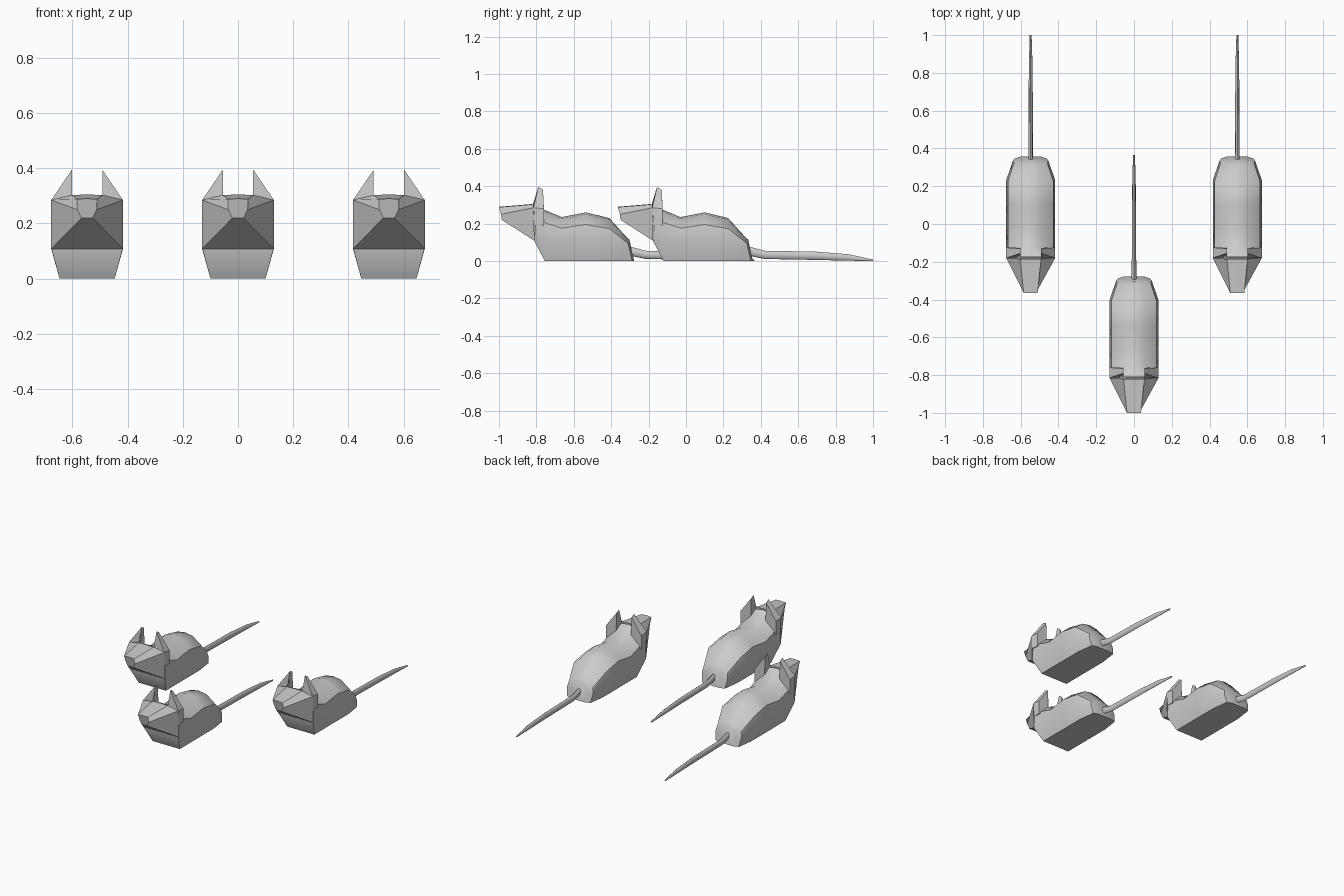
import bpy, bmesh, math

if "Cube" in bpy.data.objects:
    bpy.data.objects.remove(bpy.data.objects["Cube"])


def mirror_ring(half):
    """Half ring (right side, bottom to top) -> full closed ring."""
    left = [(-x, y, z) for x, y, z in reversed(half) if x > 1e-6]
    return half + left


def finish(name, bm, angle=35):
    bmesh.ops.recalc_face_normals(bm, faces=bm.faces)
    mesh = bpy.data.meshes.new(name)
    bm.to_mesh(mesh)
    bm.free()
    ob = bpy.data.objects.new(name, mesh)
    bpy.context.collection.objects.link(ob)
    bpy.ops.object.select_all(action='DESELECT')
    ob.select_set(True)
    bpy.context.view_layer.objects.active = ob
    bpy.ops.object.shade_smooth_by_angle(angle=math.radians(angle))
    return ob


def loft(bm, rings):
    rows = [[bm.verts.new(p) for p in r] for r in rings]
    n = len(rows[0])
    for a, b in zip(rows, rows[1:]):
        for i in range(n):
            j = (i + 1) % n
            bm.faces.new((a[i], a[j], b[j], b[i]))
    bm.faces.new(rows[0])
    bm.faces.new(rows[-1])


def body_ring(y, lean, base, wide, h):
    """Flat-bottomed arch; lean moves the foot of the section along y."""
    return mirror_ring([(base, y + lean, 0), (wide, y + lean * .5, .47 * h),
                        (.92 * wide, y + lean * .2, .75 * h),
                        (.43 * wide, y, .96 * h), (0, y, h)])


parts = []

# Body: sloping chest, humped back, steep rump
bm = bmesh.new()
chest = mirror_ring([(.128, -.81, .105), (.13, -.81, .115), (.128, -.805, .2),
                     (.056, -.81, .295), (0, -.81, .303)])
loft(bm, [chest,
          body_ring(-.76, .005, .10, .13, .275),
          body_ring(-.665, 0, .10, .13, .235),
          body_ring(-.535, 0, .10, .13, .26),
          body_ring(-.41, .01, .10, .13, .23),
          body_ring(-.315, .027, .085, .095, .125),
          body_ring(-.303, .026, .05, .055, .115)])
parts.append(finish("body", bm))

# Head: wedge from wide cheeks to a small blunt nose
bm = bmesh.new()
loft(bm, [mirror_ring([(.02, -.985, .22), (.035, -.988, .25),
                       (.037, -1, .288), (0, -1, .29)]),
          mirror_ring([(.13, -.81, .108), (.13, -.815, .285),
                       (.055, -.82, .303), (0, -.82, .305)])])
parts.append(finish("head", bm))

# Ears: pointed slabs behind the cheeks
for name, s in (("ear_right", 1), ("ear_left", -1)):
    bm = bmesh.new()
    front = [(.13, -.81, .19), (.13, -.815, .285), (.055, -.79, .395),
             (.055, -.818, .305), (.055, -.81, .2)]
    back = [(.13, -.76, .19), (.13, -.76, .28), (.055, -.765, .382),
            (.055, -.76, .29), (.055, -.76, .2)]
    loft(bm, [[(s * x, y, z) for x, y, z in r] for r in (front, back)])
    parts.append(finish(name, bm, 30))

# Tail: tapering tube lying on the ground
bm = bmesh.new()
path = [(-.32, .058, .013, .025), (-.215, .033, .012, .022),
        (.06, .028, .011, .022), (.235, .019, .009, .017),
        (.365, .004, .005, .004)]
loft(bm, [[(w * math.cos(k * math.tau / 8), y, z + h * math.sin(k * math.tau / 8))
           for k in range(8)] for y, z, w, h in path])
parts.append(finish("tail", bm, 60))

# Two more mice behind, sharing the same meshes
for side, x in (("right", .547), ("left", -.547)):
    for p in parts:
        c = p.copy()
        c.name = "rear_" + side + "_" + p.name
        c.location = (x, .635, 0)
        bpy.context.collection.objects.link(c)
